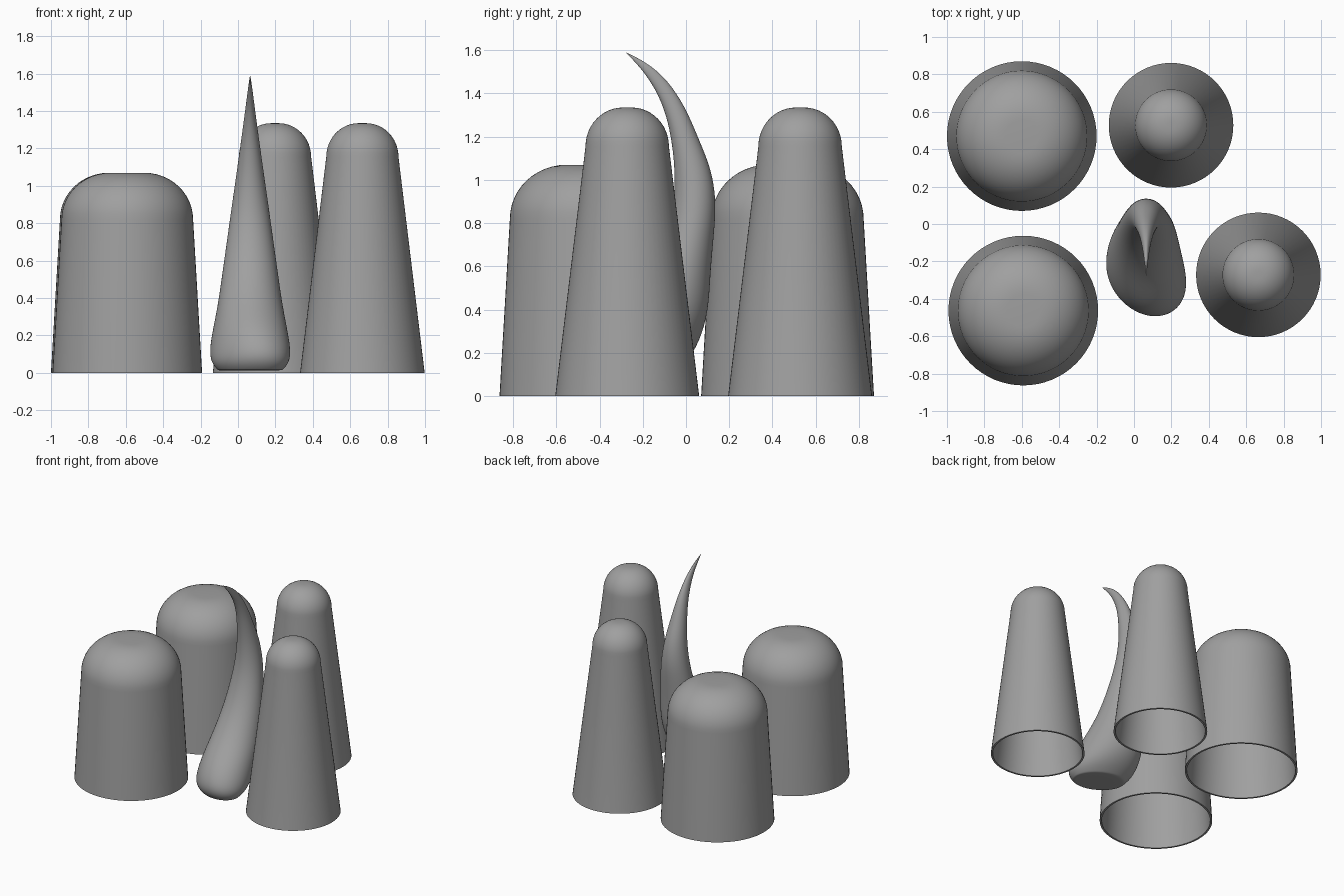
import bpy, bmesh
from math import sin, cos, pi, radians
from mathutils import Matrix

cube = bpy.data.objects.get("Cube")
if cube:
    bpy.data.objects.remove(cube, do_unlink=True)

grey = bpy.data.materials.new("plain grey")
grey.use_nodes = True
grey.diffuse_color = (0.35, 0.35, 0.35, 1)
grey.node_tree.nodes["Principled BSDF"].inputs["Base Color"].default_value = grey.diffuse_color


def finish(bm, name, location, angle):
    bmesh.ops.recalc_face_normals(bm, faces=bm.faces)
    mesh = bpy.data.meshes.new(name)
    bm.to_mesh(mesh)
    bm.free()
    mesh.materials.append(grey)
    obj = bpy.data.objects.new(name, mesh)
    obj.location = location
    bpy.context.collection.objects.link(obj)
    bpy.ops.object.select_all(action='DESELECT')
    obj.select_set(True)
    bpy.context.view_layer.objects.active = obj
    bpy.ops.object.shade_smooth_by_angle(angle=radians(angle))
    return obj


def hollow_cup(name, x, y, base, shoulder, shoulder_z, flat, height, wall=0.014):
    """Tapered open-bottomed cup with a domed top, lathed with its inner wall."""
    outer = [(base, 0)]
    for i in range(13):
        a = i / 12 * pi / 2
        outer.append((flat + (shoulder - flat) * cos(a),
                      shoulder_z + (height - shoulder_z) * sin(a)))
    outer.append((0, height))
    inner = [(max(r - wall, 0), z - wall if z else 0) for r, z in reversed(outer)]
    bm = bmesh.new()
    verts = [bm.verts.new((r, 0, z)) for r, z in outer + inner]
    edges = [bm.edges.new((a, b)) for a, b in zip(verts, verts[1:])]
    edges.append(bm.edges.new((verts[-1], verts[0])))
    bmesh.ops.spin(bm, geom=verts + edges, cent=(0, 0, 0), axis=(0, 0, 1),
                   angle=2 * pi, steps=64)
    bmesh.ops.remove_doubles(bm, verts=bm.verts, dist=0.0005)
    # drop the edge joining the two poles through the wall
    bmesh.ops.delete(bm, geom=[e for e in bm.edges if not e.link_faces], context='EDGES')
    finish(bm, name, (x, y, 0), 40)


for name, x, y in (("wide_cup_back", -0.6, 0.47), ("wide_cup_front", -0.592, -0.463)):
    hollow_cup(name, x, y, 0.4, 0.352, 0.82, 0.09, 1.07)
for name, x, y in (("tall_cup_back", 0.198, 0.528), ("tall_cup_front", 0.665, -0.272)):
    hollow_cup(name, x, y, 0.333, 0.193, 1.155, 0.02, 1.335)

# Curved horn: front y, front z, back y, back z, half width, sideways lean
sections = [
    (-0.455, 0.015, -0.17, 0.012, 0.165, 0.05),
    (-0.49, 0.05, -0.09, 0.06, 0.207, 0.05),
    (-0.505, 0.12, 0.0, 0.14, 0.214, 0.05),
    (-0.44, 0.24, 0.07, 0.26, 0.195, 0.03),
    (-0.29, 0.38, 0.107, 0.4, 0.17, 0),
    (-0.16, 0.56, 0.113, 0.56, 0.146, 0),
    (-0.085, 0.75, 0.13, 0.75, 0.119, 0),
    (-0.055, 0.9, 0.142, 0.9, 0.098, 0),
    (-0.052, 1.05, 0.118, 1.05, 0.076, 0),
    (-0.065, 1.17, 0.067, 1.17, 0.059, 0),
    (-0.09, 1.3, 0.01, 1.31, 0.04, 0),
    (-0.14, 1.42, -0.06, 1.43, 0.024, 0),
    (-0.21, 1.52, -0.155, 1.53, 0.011, 0),
    (-0.28, 1.59, -0.28, 1.592, 0.001, 0),
]
SIDES = 24
bm = bmesh.new()
rings = []
for fy, fz, by, bz, half, lean in sections:
    ring = []
    for i in range(SIDES):
        a = 2 * pi * i / SIDES
        t = (1 - cos(a)) / 2
        ring.append(bm.verts.new((half * sin(a) + lean * cos(a),
                                  fy + (by - fy) * t, fz + (bz - fz) * t)))
    rings.append(ring)
for low, high in zip(rings, rings[1:]):
    for i in range(SIDES):
        j = (i + 1) % SIDES
        bm.faces.new((low[i], low[j], high[j], high[i]))
# rounded-off base: one inset ring, then a flat cap
base = bm.faces.new(rings[0])
bm.faces.new(rings[-1])
bmesh.ops.inset_region(bm, faces=[base], thickness=0.03)
horn = finish(bm, "curved_horn", (0.065, 0, 0), 180)
smooth = horn.modifiers.new("smooth", 'SUBSURF')
smooth.levels = smooth.render_levels = 2
